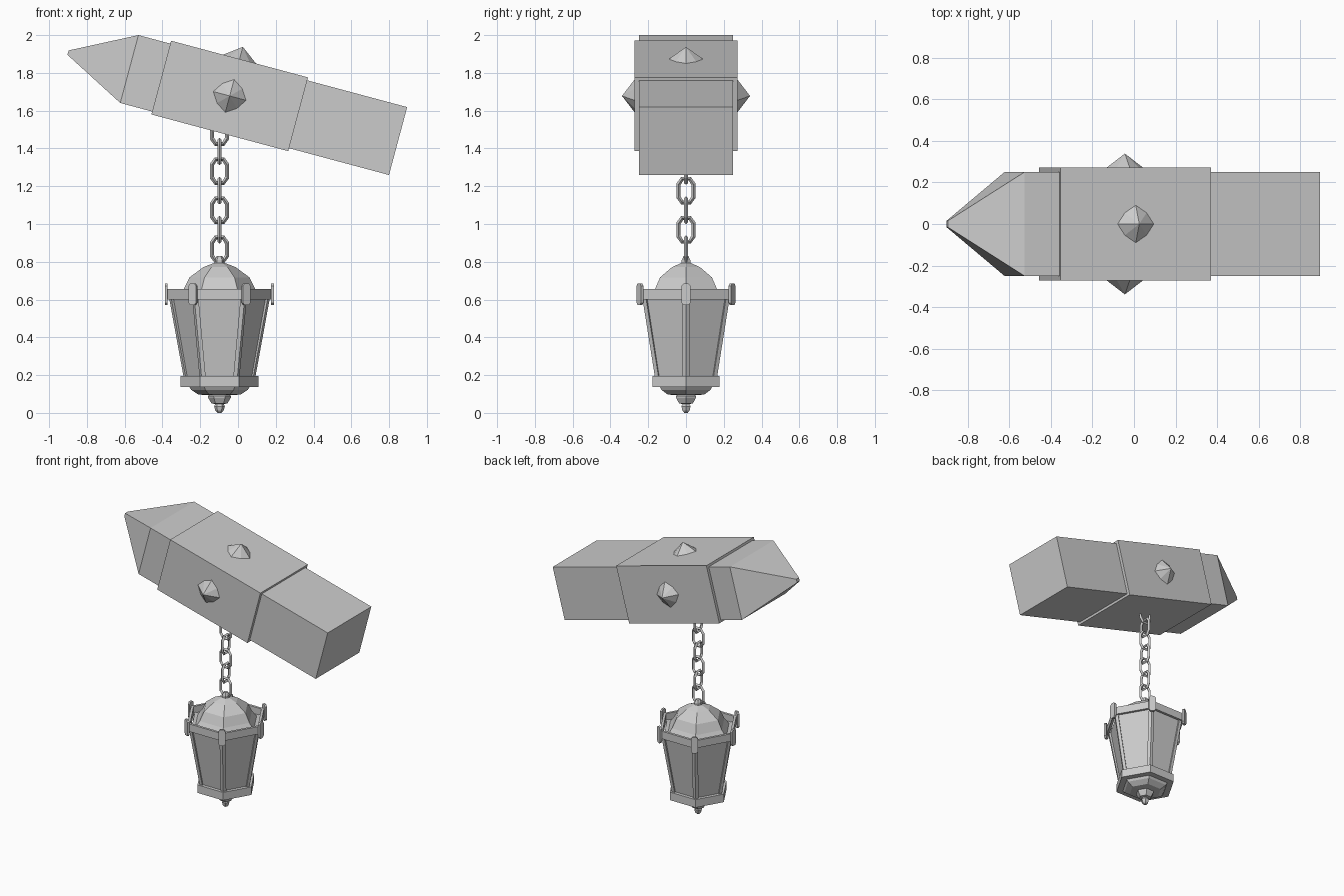
import bpy
from math import sin, cos, pi, radians
from mathutils import Matrix, Vector

if "Cube" in bpy.data.objects:
    bpy.data.objects.remove(bpy.data.objects["Cube"])

LX = -0.098                                   # lantern / chain axis
TILT = Matrix.Translation((-0.044, 0, 1.678)) @ Matrix.Rotation(radians(15), 4, 'Y')


def make(name, verts, faces, mat=Matrix()):
    me = bpy.data.meshes.new(name)
    me.from_pydata([mat @ Vector(v) for v in verts], [], faces)
    ob = bpy.data.objects.new(name, me)
    bpy.context.collection.objects.link(ob)
    bpy.context.view_layer.objects.active = ob
    bpy.ops.object.mode_set(mode='EDIT')
    bpy.ops.mesh.select_all(action='SELECT')
    bpy.ops.mesh.normals_make_consistent(inside=False)
    bpy.ops.object.mode_set(mode='OBJECT')
    return ob


def loft(name, rings, mat=Matrix(), closed=False):
    """Skin rings of equal length; cap the ends, or join last to first."""
    n, m = len(rings[0]), len(rings)
    verts = [p for r in rings for p in r]
    faces = []
    for i in range(m if closed else m - 1):
        a, b = i * n, (i + 1) % m * n
        faces += [(a + j, a + (j + 1) % n, b + (j + 1) % n, b + j) for j in range(n)]
    if not closed:
        faces += [tuple(range(n)), tuple(range((m - 1) * n, m * n))]
    return make(name, verts, faces, mat)


def lathe(name, profile, n=6, closed=False):
    """Six-sided turning about the lantern axis, profile of (radius, z)."""
    rings = [[(LX + r * cos(2 * pi * k / n), r * sin(2 * pi * k / n), z)
              for k in range(n)] for r, z in profile]
    return loft(name, rings, closed=closed)


def rect(x, hy, hz):
    return [(x, -hy, -hz), (x, hy, -hz), (x, hy, hz), (x, -hy, hz)]


# Tilted beam with pointed end, and its metal sleeve
loft("beam", [rect(-0.886, .015, .012), rect(-.55, .25, .186), rect(.923, .25, .186)], TILT)
loft("sleeve", [rect(-.375, .272, .202), rect(.375, .272, .202)], TILT)

# Pyramid studs on the top and both sides
for name, ang, h in (("stud_top", 0, .202), ("stud_front", 90, .272), ("stud_back", -90, .272)):
    base = []
    for k in range(8):
        r = .094 if k % 2 == 0 else .08
        base.append((r * cos(k * pi / 4), r * sin(k * pi / 4), h - .003))
    make(name, base + [(0, 0, h + .067)],
         [(k, (k + 1) % 8, 8) for k in range(8)] + [tuple(range(8))],
         TILT @ Matrix.Rotation(radians(ang), 4, 'X'))

# Chain of alternating links
outline = [(.04, -.034), (.04, .034), (.02, .063), (-.02, .063),
           (-.04, .034), (-.04, -.034), (-.02, -.063), (.02, -.063)]
for i in range(7):
    rings = []
    for x, z in outline:
        ox, oz = x * 1.25, z * 1.16
        ix, iz = x * .75, z * .84
        rings.append([(ox, 0, oz), (x, .011, z), (ix, 0, iz), (x, -.011, z)])
    mat = Matrix.Translation((LX, 0, .866 + i * .1035)) @ Matrix.Rotation(pi / 2 * (i % 2), 4, 'Z')
    loft("chain_link", rings, mat, closed=True)

# Lantern body
lathe("hanger_knob", [(.026, .785), (.026, .81), (.015, .83)])
lathe("roof", [(.235, .595), (.19, .655), (.158, .718), (.085, .772), (.02, .797)])
lathe("upper_rim", [(.278, .6), (.278, .655), (.258, .655), (.258, .6)], closed=True)
lathe("glass", [(.176, .18), (.25, .61)])
lathe("lower_rim", [(.206, .137), (.206, .195), (.15, .195), (.15, .137)], closed=True)
lathe("base_bowl", [(.15, .19), (.16, .137), (.15, .122), (.112, .097), (.04, .093)])
lathe("finial", [(.04, .1), (.062, .09), (.06, .08), (.042, .05), (.022, .047),
                 (.028, .035), (.022, .012), (.01, 0)])

# Corner posts and rim clips at the six corners
for k in range(6):
    mat = Matrix.Translation((LX, 0, 0)) @ Matrix.Rotation(k * pi / 3, 4, 'Z')
    loft("corner_post", [[(r, 0, z), (r - .011, .019, z), (r - .035, 0, z), (r - .011, -.019, z)]
                         for r, z in ((.19, .19), (.267, .61))], mat)
    clip = [(.023, .045), (.012, .058), (-.012, .058), (-.023, .045),
            (-.023, -.045), (-.012, -.058), (.012, -.058), (.023, -.045)]
    loft("rim_clip", [[(r, y, .628 + z) for y, z in clip] for r in (.274, .289)], mat)
